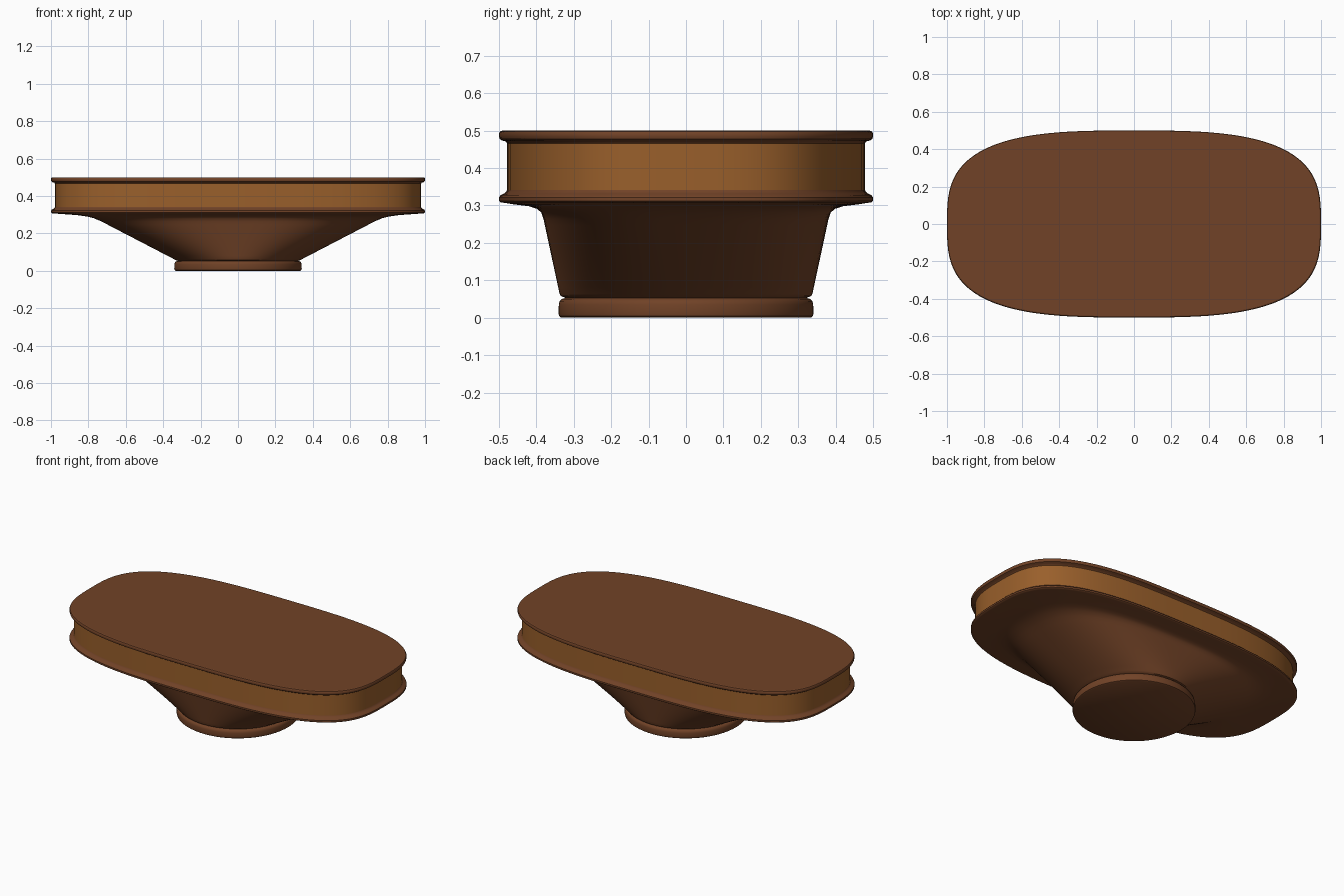
import bpy, bmesh, math

if "Cube" in bpy.data.objects:
    bpy.data.objects.remove(bpy.data.objects["Cube"])

SEG = 128

def material(name, rgb):
    m = bpy.data.materials.new(name)
    m.diffuse_color = (*rgb, 1)
    m.use_nodes = True
    m.node_tree.nodes["Principled BSDF"].inputs["Base Color"].default_value = m.diffuse_color
    return m

dark = material("dark_wood", (0.165, 0.055, 0.02))
light = material("light_wood", (0.32, 0.115, 0.024))

def ring(rx, ry, n, z):
    """Superellipse ring: n = 2 is an ellipse, larger n is squarer."""
    pts = []
    for i in range(SEG):
        a = 2 * math.pi * i / SEG
        c, s = math.cos(a), math.sin(a)
        pts.append((math.copysign(abs(c) ** (2 / n), c) * rx,
                    math.copysign(abs(s) ** (2 / n), s) * ry, z))
    return pts

def loft(name, sections, mat, cap_bottom=False, cap_top=False):
    bm = bmesh.new()
    rings = [[bm.verts.new(p) for p in ring(*s)] for s in sections]
    for a, b in zip(rings, rings[1:]):
        for i in range(SEG):
            j = (i + 1) % SEG
            bm.faces.new((a[i], a[j], b[j], b[i]))
    if cap_bottom:
        bm.faces.new(rings[0][::-1])
    if cap_top:
        bm.faces.new(rings[-1])
    me = bpy.data.meshes.new(name)
    bm.to_mesh(me)
    bm.free()
    me.materials.append(mat)
    ob = bpy.data.objects.new(name, me)
    bpy.context.collection.objects.link(ob)
    bpy.ops.object.select_all(action='DESELECT')
    ob.select_set(True)
    bpy.context.view_layer.objects.active = ob
    bpy.ops.object.shade_smooth_by_angle(angle=math.radians(35))
    return ob

def rim(profile):
    """Table outline inset by d at height z."""
    return [(1 - d, 0.5 - d, 3.1, z) for d, z in profile]

# round foot
loft("foot", [(r, r, 2, z) for r, z in
     [(0.333, 0), (0.339, 0.004), (0.341, 0.012), (0.34, 0.035),
      (0.338, 0.044), (0.332, 0.05), (0.322, 0.053)]], dark, cap_bottom=True)

# flaring pedestal: round at the foot, table outline at the top
body = [(0.322, 0.322, 2, 0.053), (0.335, 0.335, 2, 0.058), (0.345, 0.338, 2, 0.064)]
for i in range(1, 13):
    t = i / 12
    body.append((0.345 + 0.385 * t, 0.338 + 0.043 * t, 2 + 0.7 * t, 0.064 + 0.2 * t))
body += [(0.77, 0.387, 2.78, 0.281), (0.81, 0.398, 2.85, 0.291),
         (0.86, 0.42, 2.95, 0.298), (0.93, 0.46, 3.05, 0.303), (0.985, 0.485, 3.1, 0.307)]
loft("pedestal", body, dark)

# lower and upper beads with the band between them
loft("lower_rim", rim([(0.015, 0.307), (0.005, 0.308), (0.0, 0.312), (0.0, 0.322),
     (0.005, 0.328), (0.014, 0.332), (0.02, 0.338), (0.022, 0.342)]), dark)
loft("band", rim([(0.022, 0.342), (0.022, 0.466)]), light)
loft("upper_rim", rim([(0.022, 0.466), (0.018, 0.471), (0.008, 0.474), (0.002, 0.478),
     (0.0, 0.484), (0.0, 0.493), (0.003, 0.498), (0.008, 0.5)]), dark)
loft("table_top", rim([(0.008, 0.5), (0.02, 0.5)]), dark, cap_top=True)
